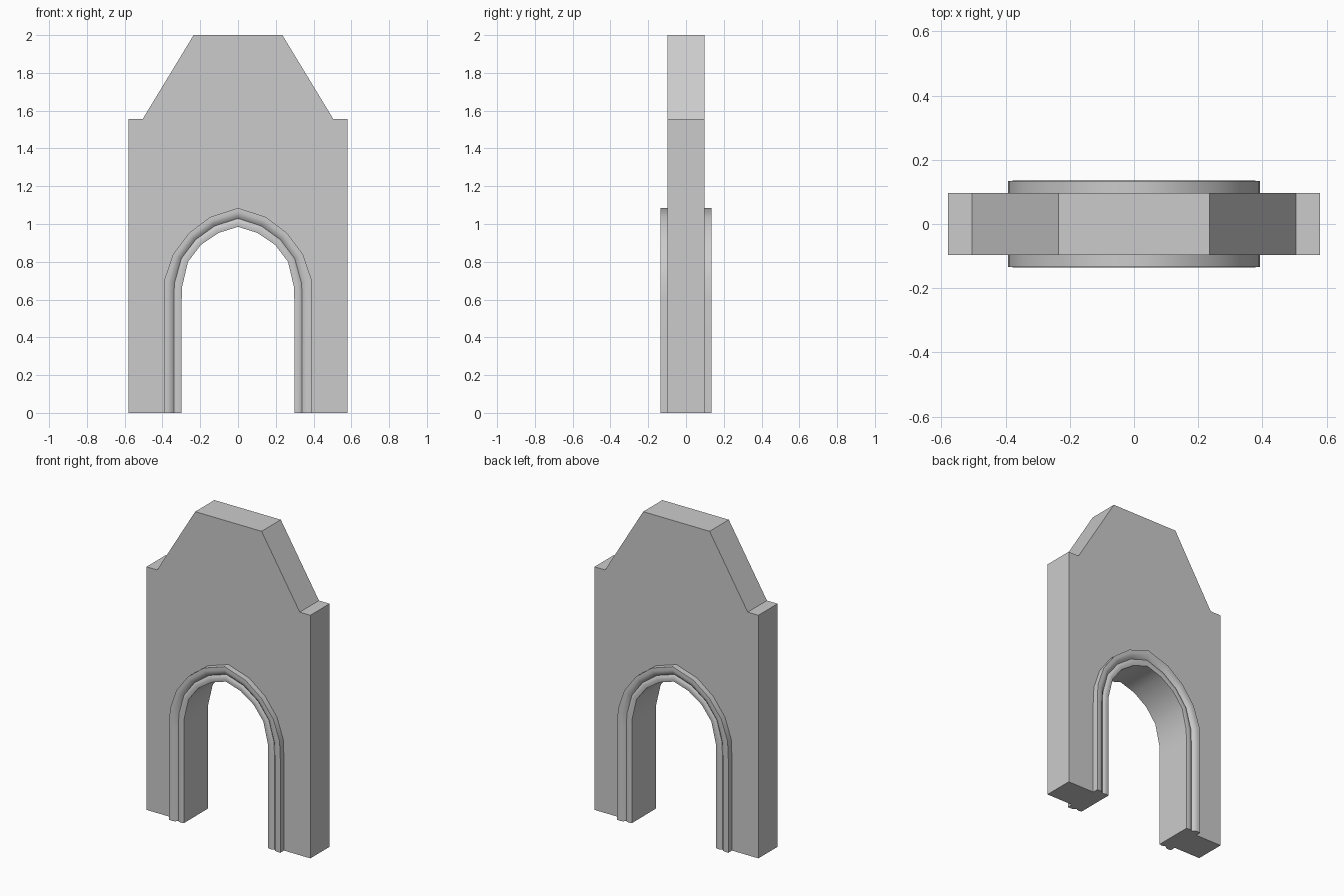
import bpy
import bmesh
import math

cube = bpy.data.objects.get("Cube")
if cube:
    bpy.data.objects.remove(cube, do_unlink=True)

stone = bpy.data.materials.new("grey_stone")
stone.use_nodes = True
GREY = (0.6, 0.6, 0.6, 1.0)
stone.diffuse_color = GREY
stone.node_tree.nodes["Principled BSDF"].inputs["Base Color"].default_value = GREY

WALL_HALF = 0.097

# Half outlines (x, z), from the ground up to the centre line
silhouette = [(0.58, 0), (0.58, 1.555), (0.505, 1.555), (0.235, 2)]
opening = [(0.298, 0), (0.298, 0.6), (0.296, 0.667), (0.265, 0.8),
           (0.196, 0.89), (0.103, 0.953), (0, 0.985)]
trim_edge = [(0.393, 0), (0.393, 0.6), (0.388, 0.71), (0.344, 0.84),
             (0.26, 0.952), (0.148, 1.037), (0, 1.085)]
# Moulding section: (fraction from inner to outer edge, distance from the wall centre)
section = [(0, 0.09), (0, 0.122), (0.2, 0.126), (0.34, 0.123), (0.44, 0.117),
           (0.6, 0.131), (0.78, 0.135), (1, 0.134), (1, 0.09)]


def mirrored(half):
    """Continue a half outline over to the other side."""
    return half + [(-x, z) for x, z in reversed(half) if x > 0]


def finish(bm, name):
    bmesh.ops.recalc_face_normals(bm, faces=bm.faces)
    mesh = bpy.data.meshes.new(name)
    bm.to_mesh(mesh)
    bm.free()
    mesh.materials.append(stone)
    obj = bpy.data.objects.new(name, mesh)
    bpy.context.collection.objects.link(obj)
    bpy.ops.object.select_all(action='DESELECT')
    obj.select_set(True)
    bpy.context.view_layer.objects.active = obj
    bpy.ops.object.shade_smooth_by_angle(angle=math.radians(40))
    return obj


# Gabled wall with the arched doorway, extruded through its thickness
bm = bmesh.new()
outline = mirrored(silhouette) + list(reversed(mirrored(opening)))
face = bm.faces.new([bm.verts.new((x, -WALL_HALF, z)) for x, z in outline])
extruded = bmesh.ops.extrude_face_region(bm, geom=[face])
moved = [v for v in extruded["geom"] if isinstance(v, bmesh.types.BMVert)]
bmesh.ops.translate(bm, verts=moved, vec=(0, 2 * WALL_HALF, 0))
finish(bm, "arched_wall")


# Grooved moulding swept around the doorway, on both faces of the wall
def add_moulding(name, side):
    bm = bmesh.new()
    rings = []
    for (xi, zi), (xo, zo) in zip(mirrored(opening), mirrored(trim_edge)):
        rings.append([bm.verts.new((xi + (xo - xi) * t, side * y, zi + (zo - zi) * t))
                      for t, y in section])
    n = len(section)
    for a, b in zip(rings, rings[1:]):
        for i in range(n):
            j = (i + 1) % n
            bm.faces.new((a[i], a[j], b[j], b[i]))
    bm.faces.new(rings[0])
    bm.faces.new(rings[-1])
    finish(bm, name)


add_moulding("front_arch_moulding", -1)
add_moulding("back_arch_moulding", 1)
